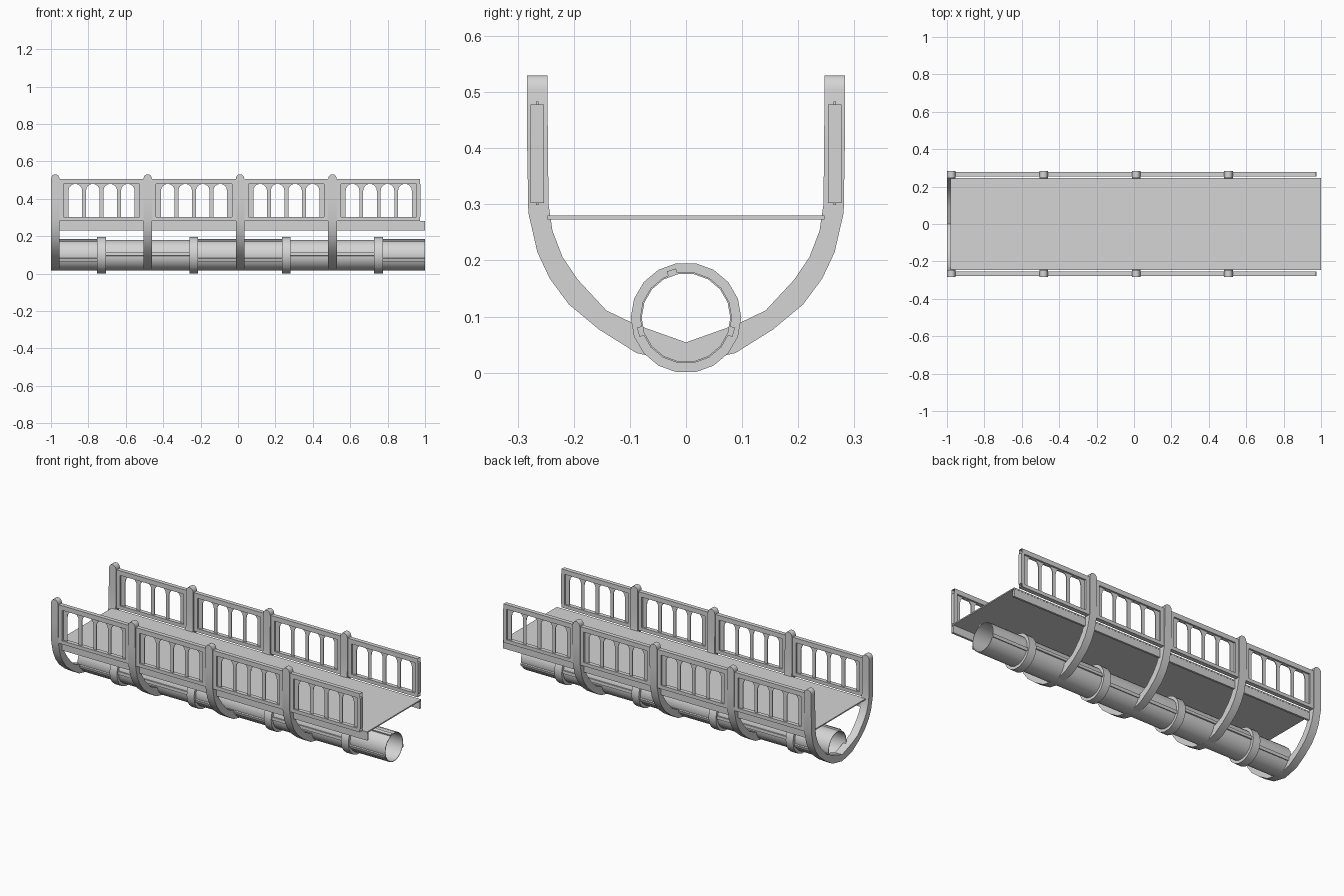
import bpy, bmesh, math
from mathutils import Matrix

cube = bpy.data.objects.get("Cube")
if cube:
    bpy.data.objects.remove(cube, do_unlink=True)

grey = bpy.data.materials.new("plain_grey")
grey.use_nodes = True
COLOUR = (0.66, 0.66, 0.66, 1)
grey.diffuse_color = COLOUR
grey.node_tree.nodes["Principled BSDF"].inputs["Base Color"].default_value = COLOUR


def finish(name, bm, smooth=False):
    if smooth:
        bmesh.ops.recalc_face_normals(bm, faces=bm.faces)
    mesh = bpy.data.meshes.new(name)
    bm.to_mesh(mesh)
    bm.free()
    mesh.materials.append(grey)
    obj = bpy.data.objects.new(name, mesh)
    bpy.context.collection.objects.link(obj)
    if smooth:
        bpy.ops.object.select_all(action='DESELECT')
        obj.select_set(True)
        bpy.context.view_layer.objects.active = obj
        bpy.ops.object.shade_smooth_by_angle(angle=math.radians(35))
    return obj


def box(name, x0, x1, y0, y1, z0, z1, open_ends=False):
    bm = bmesh.new()
    bmesh.ops.create_cube(bm, size=1)
    bm.normal_update()
    if open_ends:
        ends = [f for f in bm.faces if abs(f.normal.x) > 0.9]
        bmesh.ops.delete(bm, geom=ends, context='FACES_ONLY')
    bm.transform(Matrix.Translation(((x0 + x1) / 2, (y0 + y1) / 2, (z0 + z1) / 2))
                 @ Matrix.Diagonal((x1 - x0, y1 - y0, z1 - z0, 1)))
    return finish(name, bm)


PITCH = 0.494
FIRST = -0.977
HALF = 0.023
AXIS_Z = 0.098

# Rib stations from post top to keel: outer y, outer z, inner y, inner z
STATIONS = [(0.283, 0.505, 0.247, 0.505), (0.283, 0.40, 0.246, 0.40),
            (0.281, 0.285, 0.245, 0.30), (0.265, 0.215, 0.238, 0.253),
            (0.243, 0.168, 0.22, 0.206), (0.209, 0.122, 0.193, 0.166),
            (0.155, 0.077, 0.142, 0.111), (0.088, 0.035, 0.09, 0.086)]


def rib(x):
    # rounded post cap, narrowing in x
    half = [(0.283, z, 0.247, z, w) for z, w in
            ((0.53, 0.007), (0.526, 0.014), (0.518, 0.02))]
    half += [s + (HALF,) for s in STATIONS]
    path = half + [(0, 0.016, 0, 0.054, HALF)]
    path += [(-a, b, -c, d, w) for a, b, c, d, w in reversed(half)]
    bm = bmesh.new()
    rings = []
    for oy, oz, iy, iz, w in path:
        rings.append([bm.verts.new((x + sx * w, y, z)) for sx, y, z in
                      ((-1, oy, oz), (1, oy, oz), (1, iy, iz), (-1, iy, iz))])
    for a, b in zip(rings, rings[1:]):
        for i in range(4):
            j = (i + 1) % 4
            bm.faces.new((a[i], a[j], b[j], b[i]))
    bm.faces.new(rings[0])
    bm.faces.new(rings[-1])
    finish("rib", bm, True)


def lattice(x0, x1, y):
    # comb-shaped plate with four arched openings
    top, foot, spring, r = 0.483, 0.299, 0.443, 0.0365
    step = 0.0935
    mid = (x0 + x1) / 2
    pts = [(x1, foot), (x1, top), (x0, top), (x0, foot)]
    for k in range(4):
        c = mid + (k - 1.5) * step
        pts.append((c - r, foot))
        for i in range(9):
            a = math.pi * (1 - i / 8)
            pts.append((c + r * math.cos(a), spring + r * math.sin(a)))
        pts.append((c + r, foot))
    bm = bmesh.new()
    face = bm.faces.new([bm.verts.new((px, y - 0.002, pz)) for px, pz in pts])
    out = bmesh.ops.extrude_face_region(bm, geom=[face])
    moved = [v for v in out["geom"] if isinstance(v, bmesh.types.BMVert)]
    bmesh.ops.translate(bm, verts=moved, vec=(0, 0.004, 0))
    bmesh.ops.recalc_face_normals(bm, faces=bm.faces)
    finish("arched_lattice", bm)


def tube(name, x0, x1, outer, inner, sides=18):
    # hollow ring section around the pipe axis
    loop = [(x0, outer), (x1, outer), (x1, inner), (x0, inner)]
    bm = bmesh.new()
    rings = []
    for px, r in loop:
        rings.append([bm.verts.new((px, r * math.sin((i + 0.5) * math.tau / sides),
                                    AXIS_Z + r * math.cos((i + 0.5) * math.tau / sides)))
                      for i in range(sides)])
    for a, b in zip(rings, rings[1:] + rings[:1]):
        for i in range(sides):
            j = (i + 1) % sides
            bm.faces.new((a[i], a[j], b[j], b[i]))
    finish(name, bm, True)


def ridge(x0, x1, degrees):
    # raised strip lying along the pipe
    obj = box("pipe_ridge", x0, x1, 0.079, 0.089, -0.0085, 0.0085)
    obj.data.transform(Matrix.Translation((0, 0, AXIS_Z))
                       @ Matrix.Rotation(math.radians(degrees), 4, 'X'))


# Deck and the hollow beams under its long edges
box("deck", -0.98, 1, -0.247, 0.247, 0.273, 0.28)
for s in (-1, 1):
    edges = sorted((s * 0.246, s * 0.234))
    box("deck_beam", -0.96, 1, *edges, 0.229, 0.273, True)

# Ribs, pipe collars and railing panels
for k in range(4):
    x = FIRST + k * PITCH
    rib(x)
    tube("pipe_collar", x + 0.223, x + 0.27, 0.0985, 0.08)
    for s in (-1, 1):
        y = s * 0.265
        x0, x1 = x + HALF, x + 0.472
        lattice(x0 + 0.015, x1 - 0.015, y)
        for a in (x0, x1 - 0.022):
            box("railing_stile", a, a + 0.022, y - 0.012, y + 0.012, 0.302, 0.478)

# Long top and bottom rails
for s in (-1, 1):
    y = s * 0.265
    for z0, z1 in ((0.478, 0.505), (0.282, 0.302)):
        box("railing_bar", -0.96, 0.974, y - 0.012, y + 0.012, z0, z1, True)

# Open pipe under the deck, its lengths turned alternately at the collars
tube("pipe", -0.97, 1, 0.082, 0.079)
joints = [-0.97] + [FIRST + 0.246 + k * PITCH for k in range(4)] + [1]
for k, (x0, x1) in enumerate(zip(joints, joints[1:])):
    for angle in ((107, 197, 343), (176, 4))[k % 2]:
        ridge(x0, x1, angle)
